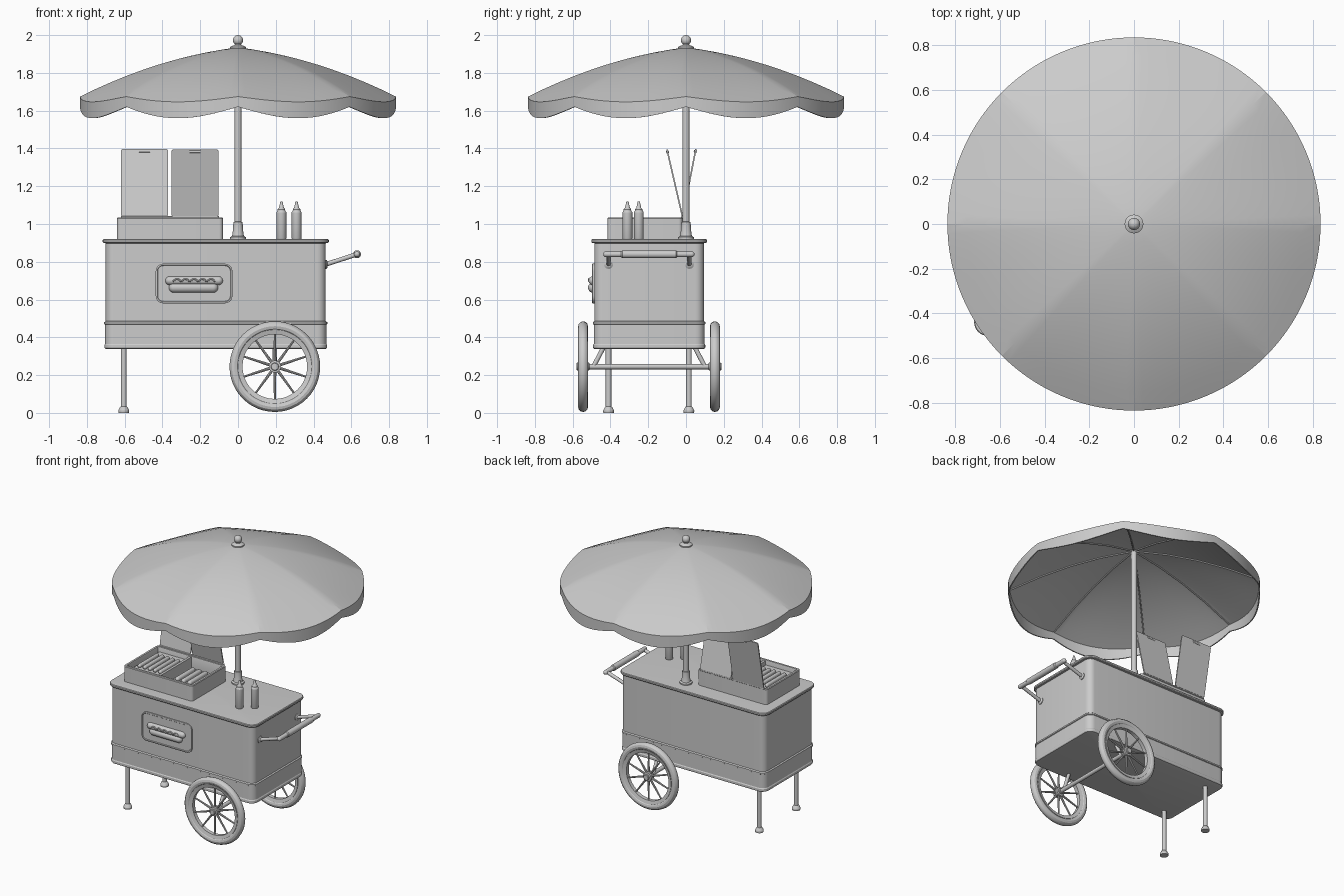
import bpy, bmesh, math
from mathutils import Vector, Matrix

if "Cube" in bpy.data.objects:
    bpy.data.objects.remove(bpy.data.objects["Cube"])

GREY = bpy.data.materials.new("plain grey")
GREY.diffuse_color = (0.6, 0.6, 0.6, 1)
GREY.use_nodes = True
GREY.node_tree.nodes["Principled BSDF"].inputs["Base Color"].default_value = GREY.diffuse_color


def finish(name, bm, angle=30):
    bmesh.ops.recalc_face_normals(bm, faces=bm.faces[:])
    me = bpy.data.meshes.new(name)
    bm.to_mesh(me)
    bm.free()
    me.materials.append(GREY)
    me.shade_smooth()
    me.set_sharp_from_angle(angle=math.radians(angle))
    ob = bpy.data.objects.new(name, me)
    bpy.context.collection.objects.link(ob)
    return ob


def skin(name, rings, closed=False, angle=30):
    """Bridge equal rings of points; cap the ends unless closed."""
    bm = bmesh.new()
    vs = [[bm.verts.new(p) for p in ring] for ring in rings]
    n = len(vs[0])
    pairs = list(zip(vs, vs[1:]))
    if closed:
        pairs.append((vs[-1], vs[0]))
    for a, b in pairs:
        for i in range(n):
            j = (i + 1) % n
            bm.faces.new((a[i], a[j], b[j], b[i]))
    if not closed:
        bm.faces.new(vs[0][::-1])
        bm.faces.new(vs[-1])
    return finish(name, bm, angle)


def lathe(name, profile, origin=(0, 0, 0), axis=(0, 0, 1), seg=24, closed=False):
    """Revolve (radius, height) points about an axis."""
    q = Vector(axis).to_track_quat('Z', 'Y')
    o = Vector(origin)
    rings = []
    for r, h in profile:
        r = max(r, 0.0005)
        rings.append([o + q @ Vector((r * math.cos(2 * math.pi * i / seg),
                                      r * math.sin(2 * math.pi * i / seg), h))
                      for i in range(seg)])
    return skin(name, rings, closed)


def rod(name, a, b, r, seg=16):
    d = Vector(b) - Vector(a)
    return lathe(name, [(r, 0), (r, d.length)], a, d, seg)


def capsule(name, a, b, r, seg=16):
    d = Vector(b) - Vector(a)
    arc = [(r * math.sin(t * math.pi / 10), r - r * math.cos(t * math.pi / 10)) for t in range(6)]
    return lathe(name, arc + [(x, d.length - h) for x, h in reversed(arc)], a, d, seg)


def panel(name, hx, hy, rad, profile, m):
    """Stack of rounded rectangles given by (outward offset, height)."""
    rings = []
    for off, h in profile:
        ring = []
        rr = max(rad + off, 0.002)
        for k, (sx, sy) in enumerate([(1, 1), (-1, 1), (-1, -1), (1, -1)]):
            for i in range(7):
                t = math.pi / 2 * (k + i / 6)
                ring.append(m @ Vector((sx * (hx + off - rr) + rr * math.cos(t),
                                        sy * (hy + off - rr) + rr * math.sin(t), h)))
        rings.append(ring)
    return skin(name, rings)


def at(x, y, z=0, tilt=0):
    return Matrix.Translation((x, y, z)) @ Matrix.Rotation(math.radians(tilt), 4, 'X')


# Cart body with raised trims, and counter top
CX, CY = -0.118, -0.195
panel("cart_body", 0.5825, 0.29, 0.045,
      [(-0.012, 0.337), (0.003, 0.34), (0.007, 0.346), (0.007, 0.36), (0.003, 0.366), (0.003, 0.467),
       (0.008, 0.47), (0.008, 0.48), (0, 0.486), (0, 0.902)], at(CX, CY))
panel("counter_top", 0.5825, 0.29, 0.045,
      [(0, 0.898), (0.012, 0.9), (0.016, 0.905), (0.016, 0.915), (0.012, 0.92), (0.0, 0.921)], at(CX, CY))

# Front sign with raised border and sausage-in-bun emblem
panel("sign_plate", 0.203, 0.105, 0.04,
      [(0, 0), (0, 0.011), (-0.003, 0.013), (-0.008, 0.013), (-0.011, 0.009)],
      at(-0.2325, -0.484, 0.685, 90))
capsule("emblem_sausage", (-0.385, -0.493, 0.7), (-0.08, -0.493, 0.7), 0.023)
capsule("emblem_bun", (-0.366, -0.492, 0.663), (-0.105, -0.492, 0.663), 0.027)
zig = [(-0.345 + 0.0225 * i, -0.515, 0.711 if i % 2 else 0.696) for i in range(11)]
for p, q in zip(zig, zig[1:]):
    capsule("emblem_sauce", p, q, 0.005, 8)

# Legs with flared feet
for y in (-0.41, 0.015):
    lathe("leg", [(0.028, 0), (0.029, 0.012), (0.02, 0.03), (0.015, 0.034), (0.015, 0.345)], (-0.605, y, 0))

# Wheels, axle and struts
WX, WZ = 0.195, 0.245
for y, s in ((-0.545, -1), (0.153, 1)):
    c = Vector((WX, y, WZ))
    lathe("tyre", [(0.214 + 0.026 * math.cos(t * math.pi / 6), 0.026 * math.sin(t * math.pi / 6))
                   for t in range(12)], c, (0, 1, 0), 48, True)
    lathe("wheel_rim", [(0.171, -0.014), (0.196, -0.021), (0.196, 0.021), (0.171, 0.014)],
          c, (0, 1, 0), 48, True)
    lathe("wheel_hub", [(0.018, -0.034), (0.021, -0.03), (0.021, -0.022), (0.032, -0.02), (0.032, 0.02),
                        (0.021, 0.022), (0.021, 0.03), (0.018, 0.034)], c, (0, 1, 0))
    for i in range(10):
        a = math.pi * (2 * i + 1) / 10
        d = Vector((math.cos(a), 0, math.sin(a)))
        lathe("spoke", [(0.008, 0.025), (0.005, 0.176)], c, d, 8)
    rod("axle_strut", (WX, CY + s * 0.295, WZ), (WX, CY + s * 0.24, 0.35), 0.012)
rod("axle", (WX, -0.54, WZ), (WX, 0.15, WZ), 0.014)

# Push handle
for y in (-0.41, 0.018):
    rod("handle_arm", (0.455, y, 0.783), (0.63, y, 0.84), 0.012)
    lathe("handle_mount", [(0.024, 0), (0.024, 0.006), (0.014, 0.012)], (0.463, y, 0.786), (1, 0, 0))
capsule("handle_bar", (0.63, -0.438, 0.84), (0.63, 0.045, 0.84), 0.016)
lathe("handle_grip", [(0.016, 0), (0.021, 0.006), (0.021, 0.289), (0.016, 0.295)],
      (0.63, -0.343, 0.84), (0, 1, 0))

# Food tray with two bays
TX, TY = -0.36, -0.217
panel("food_tray", 0.28, 0.198, 0.02,
      [(0, 0.92), (0, 1.03), (-0.004, 1.035), (-0.018, 1.035), (-0.02, 1.03), (-0.02, 0.95)], at(TX, TY))
panel("tray_divider", 0.009, 0.18, 0.003, [(0, 0.945), (0, 1.03)], at(TX, TY))
panel("grill_plate", 0.12, 0.178, 0.004, [(0, 0.99), (0, 1.0)], at(-0.49, TY))
for i in range(5):
    x = -0.575 + 0.042 * i
    capsule("grill_sausage", (x, -0.33, 1.013), (x, -0.1, 1.013), 0.014, 12)
for i in range(4):
    x = -0.305 + 0.05 * i
    capsule("bin_sausage", (x, -0.28, 0.967), (x, -0.07, 0.967), 0.017, 12)

# Tilted lids hinged at the tray back, each with a small tab
for x, tilt in ((-0.495, 79), (-0.2275, 103)):
    m = at(x, -0.018, 1.036, tilt)
    panel("tray_lid", 0.125, 0.182, 0.012, [(0, -0.004), (0, 0.004)], m @ at(0, 0.186))
    rod("lid_tab", m @ Vector((-0.03, 0.355, 0)), m @ Vector((0.03, 0.355, 0)), 0.009, 12)
rod("lid_hinge", (-0.62, -0.02, 1.036), (-0.1, -0.02, 1.036), 0.006, 12)

# Sauce bottles
for x, y in ((0.23, -0.31), (0.31, -0.25)):
    lathe("sauce_bottle", [(0.024, 0), (0.026, 0.004), (0.026, 0.142), (0.02, 0.152), (0.02, 0.158),
                           (0.013, 0.166), (0.006, 0.198), (0.004, 0.2)], (x, y, 0.92))

# Parasol pole, socket and finial
rod("parasol_pole", (0, 0, 0.92), (0, 0, 1.935), 0.0185, 24)
lathe("pole_socket", [(0.042, 0.918), (0.042, 0.93), (0.032, 0.936), (0.029, 0.945), (0.025, 1.0),
                      (0.025, 1.01), (0.019, 1.012)])
lathe("finial_collar", [(0.042, 1.925), (0.042, 1.937), (0.034, 1.942), (0.018, 1.948), (0.014, 1.965)])
lathe("finial_ball", [(0.027 * math.sin(t * math.pi / 12), 1.973 - 0.027 * math.cos(t * math.pi / 12))
                      for t in range(13)])

# Eight-panel canopy with sagging panels and scalloped valance
R = 0.836


def crown(r):
    return 1.935 - 0.1216 * r - 0.227 * r * r


def canopy_ring(r, drop=0.0, hem=False):
    ring = []
    for i in range(128):
        t = 2 * math.pi * i / 128
        s = abs(math.sin(4 * t))
        z = 1.62 - 0.06 * s if hem else crown(r) - drop - 0.028 * (r / R) ** 2 * s
        ring.append((r * math.cos(t), r * math.sin(t), z))
    return ring


steps = [0.01] + [R * i / 10 for i in range(1, 10)]
rings = [canopy_ring(r) for r in steps + [R]]
rings += [canopy_ring(R, hem=True), canopy_ring(R - 0.008, hem=True)]
rings += [canopy_ring(r, 0.008) for r in [R - 0.008] + steps[::-1]]
skin("parasol_canopy", rings, angle=14)

# Ribs under the seams
for k in range(8):
    a = k * math.pi / 4
    pts = [Vector((r * math.cos(a), r * math.sin(a), crown(r) - 0.012)) for r in (0.01, 0.22, 0.42, 0.62, 0.82)]
    for p, q in zip(pts, pts[1:]):
        rod("parasol_rib", p, q, 0.005, 8)
